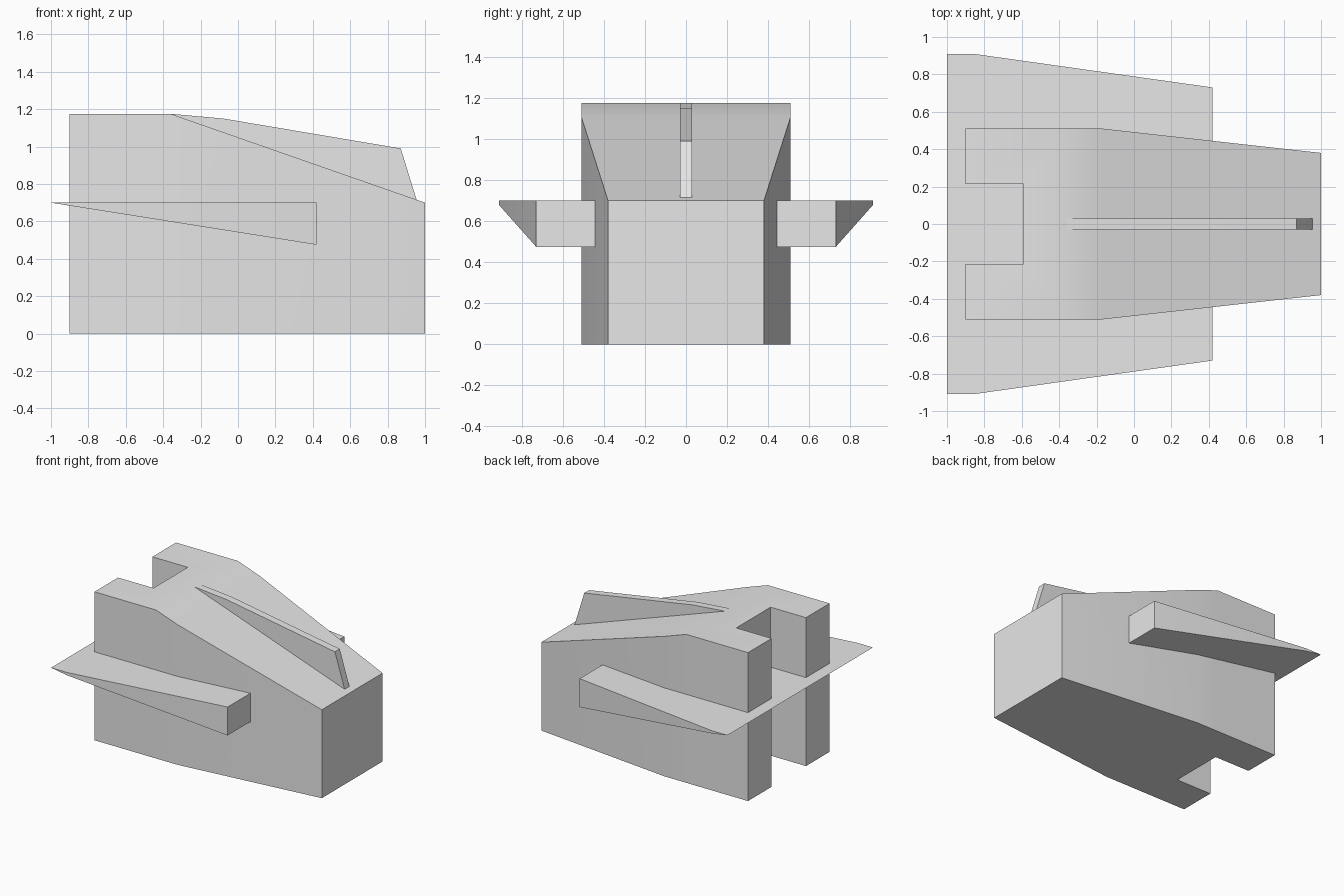
import bpy, bmesh
from mathutils import Matrix

cube = bpy.data.objects.get("Cube")
if cube:
    bpy.data.objects.remove(cube, do_unlink=True)

grey = bpy.data.materials.new("light_grey")
grey.use_nodes = True
colour = (0.8, 0.8, 0.8, 1)
grey.diffuse_color = colour
grey.node_tree.nodes["Principled BSDF"].inputs["Base Color"].default_value = colour


def extrude(outline, depth):
    """Closed XY outline pulled up along z."""
    bm = bmesh.new()
    face = bm.faces.new([bm.verts.new((x, y, 0)) for x, y in outline])
    new = bmesh.ops.extrude_face_region(bm, geom=[face])["geom"]
    for v in new:
        if isinstance(v, bmesh.types.BMVert):
            v.co.z = depth
    return bm


def mirrored(half):
    """Complete an outline that is symmetrical about y = 0."""
    return half + [(x, -y) for x, y in reversed(half)]


def finish(name, bm):
    bmesh.ops.remove_doubles(bm, verts=bm.verts[:], dist=0.0001)
    bmesh.ops.recalc_face_normals(bm, faces=bm.faces[:])
    mesh = bpy.data.meshes.new(name)
    bm.to_mesh(mesh)
    bm.free()
    mesh.materials.append(grey)
    obj = bpy.data.objects.new(name, mesh)
    bpy.context.collection.objects.link(obj)
    bpy.ops.object.select_all(action="DESELECT")
    obj.select_set(True)
    bpy.context.view_layer.objects.active = obj
    bpy.ops.object.shade_smooth_by_angle()
    return obj


# Hull: tapered plan with a rear notch, top sloping down to the nose
ROOF, NOSE, CREASE = 1.175, 0.7, -0.36
bm = extrude(mirrored([(-0.59, 0.215), (-0.9, 0.215), (-0.9, 0.51),
                       (-0.17, 0.51), (1, 0.38)]), ROOF)
for x in (CREASE, -0.17):
    bmesh.ops.bisect_plane(bm, geom=bm.verts[:] + bm.edges[:] + bm.faces[:],
                           plane_co=(x, 0, 0), plane_no=(1, 0, 0))
for v in bm.verts:
    if v.co.z > 0.5 and v.co.x > CREASE:
        v.co.z = ROOF + (NOSE - ROOF) * (v.co.x - CREASE) / (1 - CREASE)
finish("hull", bm)

# Wing: one full-width wedge, knife-thin at the rear
bm = extrude(mirrored([(-1, 0.91), (-0.86, 0.91), (0.42, 0.73)]), 0.7)
for v in bm.verts:
    if v.co.z < 0.1:
        v.co.z = 0.7 - 0.225 * (v.co.x + 1) / 1.42
finish("wing", bm)

# Dorsal fin: side profile stood upright, its foot sunk in the hull
bm = extrude([(-0.36, 1.175), (-0.08, 1.15), (0.87, 0.99),
              (0.975, 0.65), (-0.36, 1.1)], 0.06)
bmesh.ops.transform(bm, verts=bm.verts[:],
                    matrix=Matrix.Translation((0, 0.03, 0)) @ Matrix.Rotation(1.570796, 4, "X"))
finish("dorsal_fin", bm)
